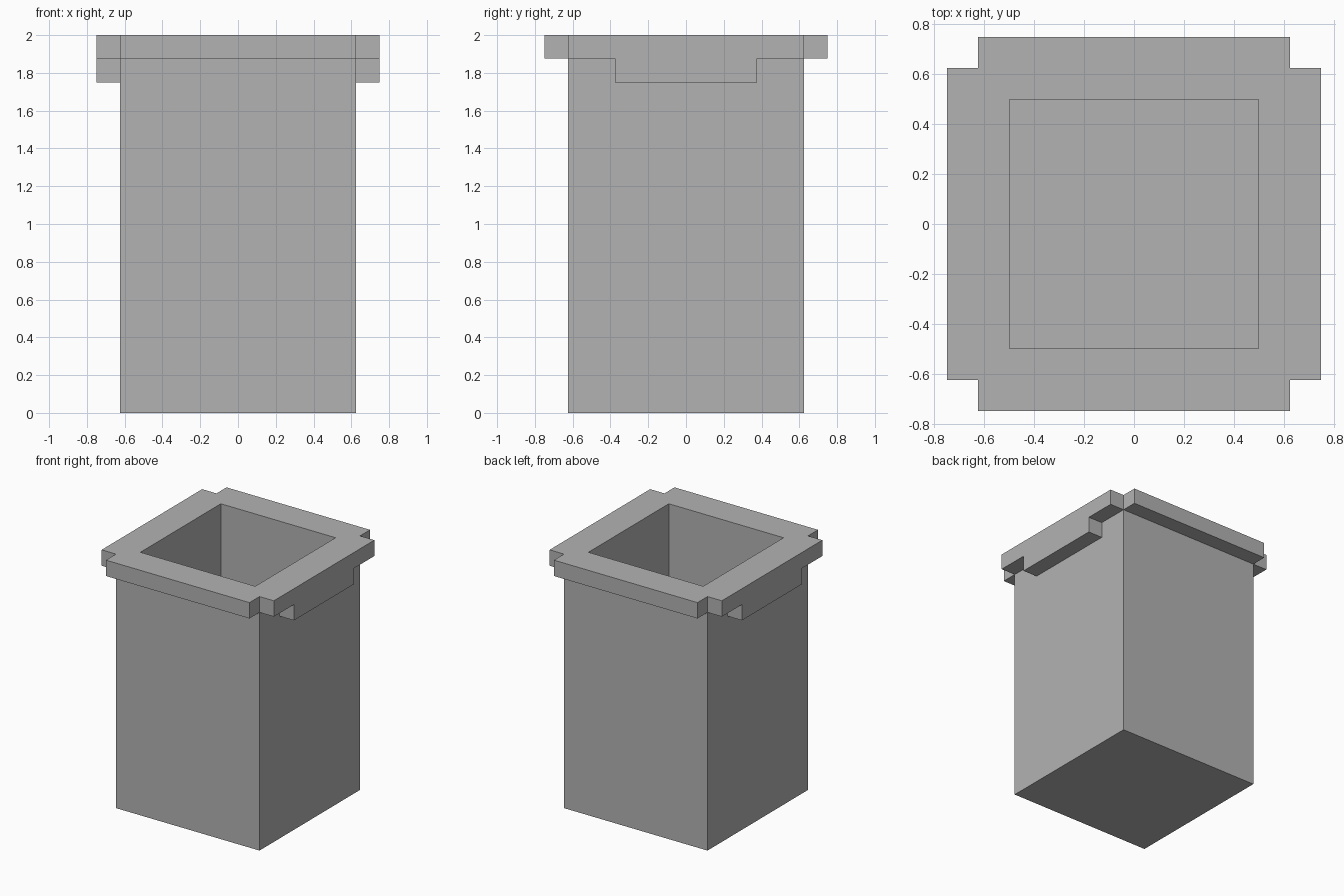
import bpy
import bmesh
from mathutils import Vector, Matrix

cube = bpy.data.objects.get("Cube")
if cube:
    bpy.data.objects.remove(cube, do_unlink=True)

HALF, HEIGHT, WALL = 0.625, 2.0, 0.125
RIM_Z, HANDLE_Z, HANDLE_HALF = 1.875, 1.75, 0.375

grey = bpy.data.materials.new("plain grey")
grey.use_nodes = True
grey.diffuse_color = (0.45, 0.45, 0.45, 1)
grey.node_tree.nodes["Principled BSDF"].inputs["Base Color"].default_value = grey.diffuse_color


def push_out(bm, faces, offset):
    """Extrude a group of faces along an offset."""
    result = bmesh.ops.extrude_face_region(bm, geom=faces)
    verts = [g for g in result["geom"] if isinstance(g, bmesh.types.BMVert)]
    bmesh.ops.translate(bm, verts=verts, vec=offset)
    leftover = [f for f in faces if f.is_valid]
    if leftover:
        bmesh.ops.delete(bm, geom=leftover, context="FACES_ONLY")


def split(bm, point, normal):
    bmesh.ops.bisect_plane(bm, geom=bm.verts[:] + bm.edges[:] + bm.faces[:],
                           plane_co=point, plane_no=normal)


def side_faces(bm, direction, low, high, reach):
    """Outer wall faces on one side, within a height band and a width."""
    across = Vector((-direction.y, direction.x, 0))
    bm.normal_update()
    found = []
    for f in bm.faces:
        c = f.calc_center_median()
        if (f.normal.dot(direction) > 0.9 and abs(c.dot(direction) - HALF) < 0.001
                and low < c.z < high and abs(c.dot(across)) < reach):
            found.append(f)
    return found


# Square body
bm = bmesh.new()
bmesh.ops.create_cube(bm, size=1, matrix=Matrix.Translation((0, 0, HEIGHT / 2))
                      @ Matrix.Diagonal((2 * HALF, 2 * HALF, HEIGHT, 1)))

# Cuts that bound the rim and the handles
split(bm, (0, 0, RIM_Z), (0, 0, 1))
split(bm, (0, 0, HANDLE_Z), (0, 0, 1))
for s in (-1, 1):
    split(bm, (0, s * HANDLE_HALF, 0), (0, 1, 0))

# Rim flange on all four sides
for d in (Vector((1, 0, 0)), Vector((-1, 0, 0)), Vector((0, 1, 0)), Vector((0, -1, 0))):
    push_out(bm, side_faces(bm, d, RIM_Z, HEIGHT, HALF), d * WALL)

# Grip blocks below the rim, left and right
for d in (Vector((1, 0, 0)), Vector((-1, 0, 0))):
    push_out(bm, side_faces(bm, d, HANDLE_Z, RIM_Z, HANDLE_HALF), d * WALL)

bmesh.ops.remove_doubles(bm, verts=bm.verts[:], dist=0.0001)
bmesh.ops.recalc_face_normals(bm, faces=bm.faces[:])
mesh = bpy.data.meshes.new("container")
bm.to_mesh(mesh)
bm.free()
mesh.materials.append(grey)
container = bpy.data.objects.new("container", mesh)
bpy.context.collection.objects.link(container)

# Hollow inside, leaving a floor
bpy.ops.mesh.primitive_cube_add(size=1, location=(0, 0, WALL + HEIGHT / 2))
cutter = bpy.context.object
cutter.name = "cavity_cutter"
cutter.scale = (2 * (HALF - WALL), 2 * (HALF - WALL), HEIGHT)
cutter.data.materials.append(grey)
cutter.hide_render = True
cutter.display_type = "WIRE"
hollow = container.modifiers.new("hollow", "BOOLEAN")
hollow.operation = "DIFFERENCE"
hollow.solver = "EXACT"
hollow.object = cutter

# Apply the cut and drop the helper
bpy.context.view_layer.objects.active = container
bpy.ops.object.modifier_apply(modifier=hollow.name)
bpy.data.objects.remove(cutter, do_unlink=True)
